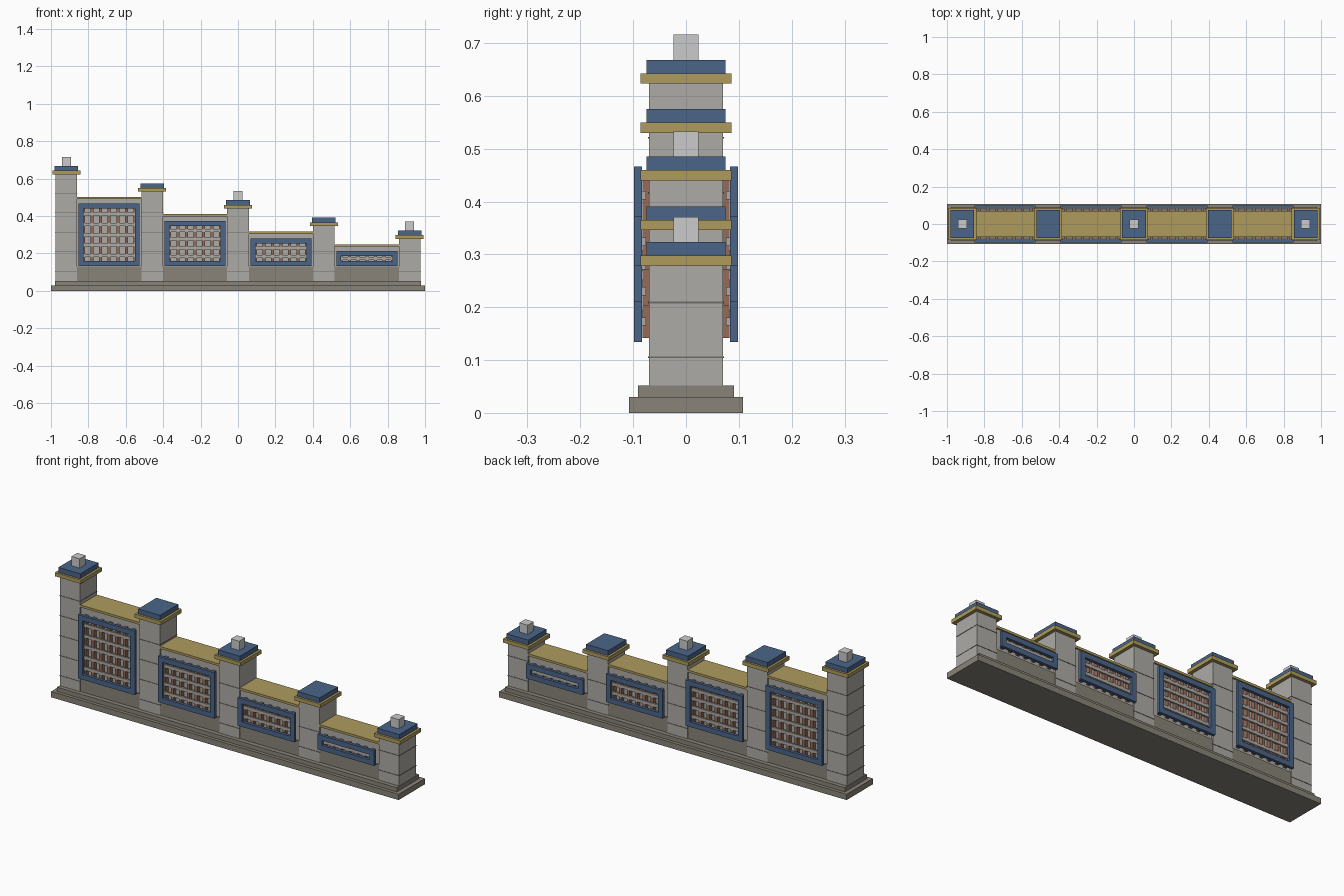
import bpy, bmesh
from mathutils import Matrix, Vector

if "Cube" in bpy.data.objects:
    bpy.data.objects.remove(bpy.data.objects["Cube"])


def mat(name, rgb):
    m = bpy.data.materials.new(name)
    m.diffuse_color = (*rgb, 1)
    m.use_nodes = True
    m.node_tree.nodes["Principled BSDF"].inputs["Base Color"].default_value = m.diffuse_color
    return m


STONE = mat("stone", (0.42, 0.41, 0.38))
BASE = mat("base_stone", (0.25, 0.23, 0.19))
JOINT = mat("joint", (0.16, 0.15, 0.14))
GOLD = mat("gold", (0.42, 0.33, 0.11))
BLUE = mat("blue", (0.07, 0.13, 0.25))
BROWN = mat("brown", (0.30, 0.15, 0.10))


def boxes(name, spans, material=None):
    """One object from boxes given as (x0, x1, y0, y1, z0, z1)."""
    bm = bmesh.new()
    for x0, x1, y0, y1, z0, z1 in spans:
        c = Vector((x0 + x1, y0 + y1, z0 + z1)) / 2
        s = Matrix.Diagonal((x1 - x0, y1 - y0, z1 - z0, 1))
        bmesh.ops.create_cube(bm, size=1, matrix=Matrix.Translation(c) @ s)
    me = bpy.data.meshes.new(name)
    bm.to_mesh(me)
    bm.free()
    ob = bpy.data.objects.new(name, me)
    bpy.context.collection.objects.link(ob)
    if material:
        me.materials.append(material)
    return ob


def block(name, x, hx, hy, z0, z1, material=None):
    return boxes(name, [(x - hx, x + hx, -hy, hy, z0, z1)], material)


def both_faces(ob):
    """Repeat a front detail on the back."""
    m = ob.modifiers.new("mirror", 'MIRROR')
    m.use_axis = (False, True, False)


# Stepped base
block("base_slab", 0, 1.0, 0.108, 0, 0.03, BASE)
block("base_step", 0, 0.978, 0.091, 0.03, 0.052, BASE)

# Piers with joints, two-layer caps and finials on every other pier
PITCH = 0.459
tops = [0.623, 0.530, 0.440, 0.346, 0.278]
for i, top in enumerate(tops):
    x = (i - 2) * PITCH
    n = i + 1
    block(f"pier_{n}", x, 0.058, 0.07, 0.052, top, STONE)
    joints, z = [], 0.105
    while z < top - 0.04:
        joints.append((x - 0.0595, x + 0.0595, -0.0715, 0.0715, z - 0.0015, z + 0.0015))
        z += 0.104
    boxes(f"pier_joints_{n}", joints, JOINT)
    block(f"cap_band_{n}", x, 0.075, 0.086, top, top + 0.0195, GOLD)
    block(f"cap_top_{n}", x, 0.063, 0.075, top + 0.0195, top + 0.045, BLUE)
    if i % 2 == 0:
        block(f"finial_{n}", x, 0.024, 0.024, top + 0.045, top + 0.093)

# Wall bays: plinth, wall, coping, and a framed lattice on both faces
bays = [(0.466, 5), (0.373, 4), (0.280, 2), (0.212, 1)]
for i, (ft, rows) in enumerate(bays):
    x = (i - 1.5) * PITCH
    n = i + 1
    fb, hw, t = 0.134, 0.163, 0.026
    hx = PITCH / 2 - 0.05
    block(f"wall_plinth_{n}", x, hx, 0.067, 0.052, 0.13, BASE)
    block(f"wall_{n}", x, hx, 0.061, 0.13, ft + 0.025, STONE)
    block(f"coping_{n}", x, hx, 0.0695, ft + 0.025, ft + 0.037, GOLD)

    # Frame standing off the wall
    y0, y1 = -0.098, -0.083
    both_faces(boxes(f"panel_frame_{n}", [
        (x - hw, x + hw, y0, y1, fb, fb + t),
        (x - hw, x + hw, y0, y1, ft - t, ft),
        (x - hw, x - hw + t, y0, y1, fb + t, ft - t),
        (x + hw - t, x + hw, y0, y1, fb + t, ft - t)], BLUE))

    # Lattice: brown uprights behind pale rails
    iw, ih = 2 * (hw - t), ft - fb - 2 * t
    ups = [x - iw / 2 + iw * k / 6 for k in range(7)]
    both_faces(boxes(f"lattice_uprights_{n}", [
        (u - 0.008, u + 0.008, -0.082, -0.06, fb + 0.008, ft - 0.008) for u in ups], BROWN))
    rails = [fb + t + ih * (k + 0.5) / rows for k in range(rows)]
    both_faces(boxes(f"lattice_rails_{n}", [
        (x - hw + 0.01, x + hw - 0.01, -0.0855, -0.076, r - 0.008, r + 0.008)
        for r in rails], STONE))
